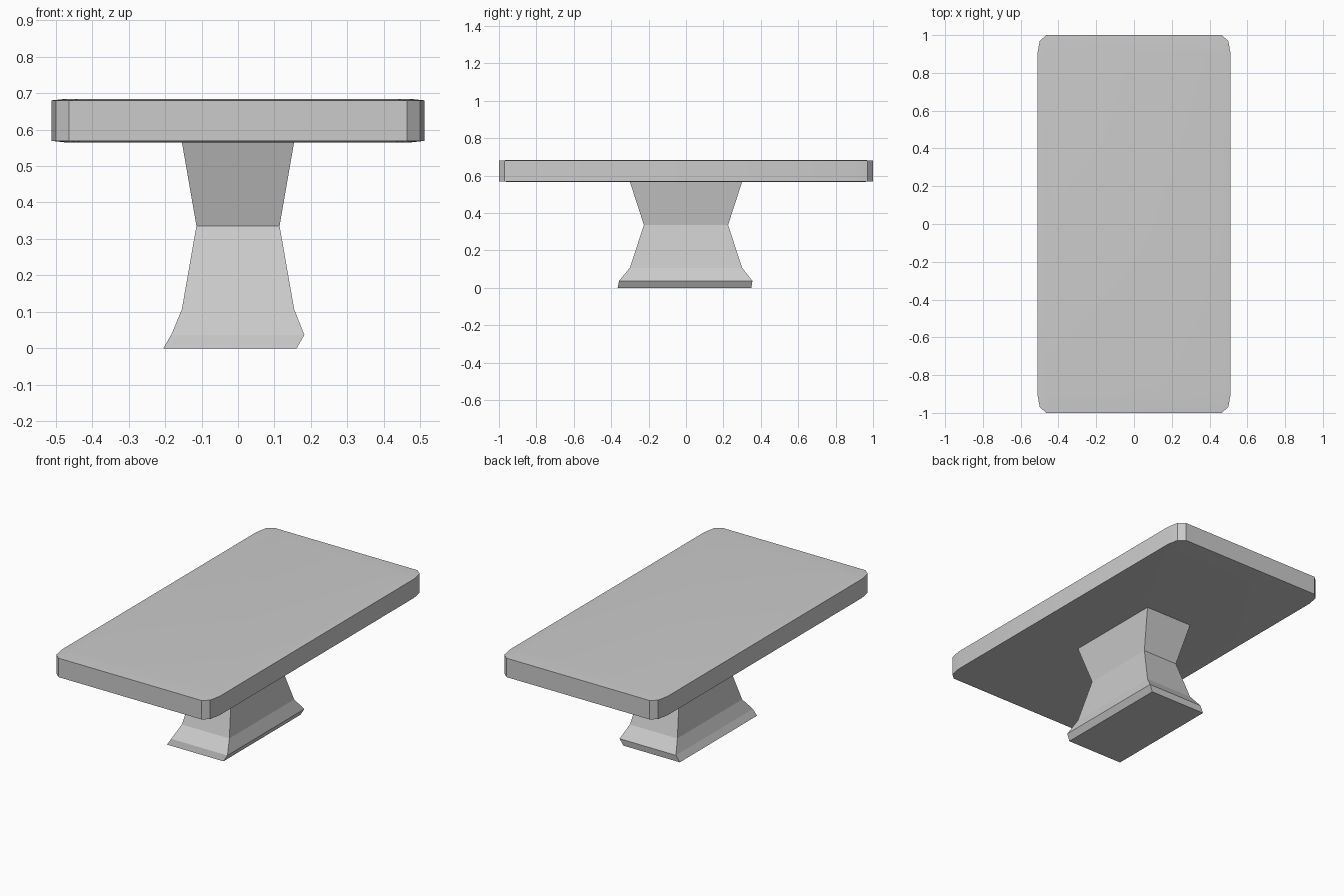
import bpy, bmesh, math

if "Cube" in bpy.data.objects:
    bpy.data.objects.remove(bpy.data.objects["Cube"])


def loft(name, rings, cap_top=True):
    """Skin stacked rings of points, bottom to top, and cap the ends."""
    bm = bmesh.new()
    loops = [[bm.verts.new(p) for p in ring] for ring in rings]
    n = len(loops[0])
    for a, b in zip(loops, loops[1:]):
        for i in range(n):
            j = (i + 1) % n
            bm.faces.new((a[i], a[j], b[j], b[i]))
    bm.faces.new(loops[0][::-1])
    if cap_top:
        bm.faces.new(loops[-1])
    bmesh.ops.recalc_face_normals(bm, faces=bm.faces)
    mesh = bpy.data.meshes.new(name)
    bm.to_mesh(mesh)
    bm.free()
    obj = bpy.data.objects.new(name, mesh)
    bpy.context.collection.objects.link(obj)
    return obj


def slab_ring(hx, hy, z):
    """Rectangle outline with faceted corners, counter-clockwise."""
    corner = [(hx, hy - 0.10), (hx - 0.013, hy - 0.03), (hx - 0.048, hy)]
    pts = []
    for sx, sy in ((1, 1), (-1, 1), (-1, -1), (1, -1)):
        quarter = corner if sx * sy > 0 else corner[::-1]
        pts += [(sx * x, sy * y, z) for x, y in quarter]
    return pts


def box_ring(x0, x1, y0, y1, z):
    return [(x0, y0, z), (x1, y0, z), (x1, y1, z), (x0, y1, z)]


# Table top: thin slab with faintly domed rims above and below
top = loft("table_top", [
    slab_ring(0.475, 0.93, 0.565),
    slab_ring(0.512, 1.0, 0.569),
    slab_ring(0.512, 1.0, 0.680),
    slab_ring(0.475, 0.93, 0.684),
])
bpy.context.view_layer.objects.active = top
top.select_set(True)
bpy.ops.object.shade_smooth_by_angle(angle=math.radians(30))
top.select_set(False)

# Pedestal: waisted column on a flared foot whose underside is shifted
loft("pedestal", [
    box_ring(-0.205, 0.161, -0.365, 0.350, 0.0),
    box_ring(-0.183, 0.182, -0.358, 0.355, 0.037),
    box_ring(-0.154, 0.154, -0.300, 0.300, 0.107),
    box_ring(-0.114, 0.114, -0.225, 0.225, 0.336),
    box_ring(-0.154, 0.154, -0.300, 0.300, 0.566),
], cap_top=False)
